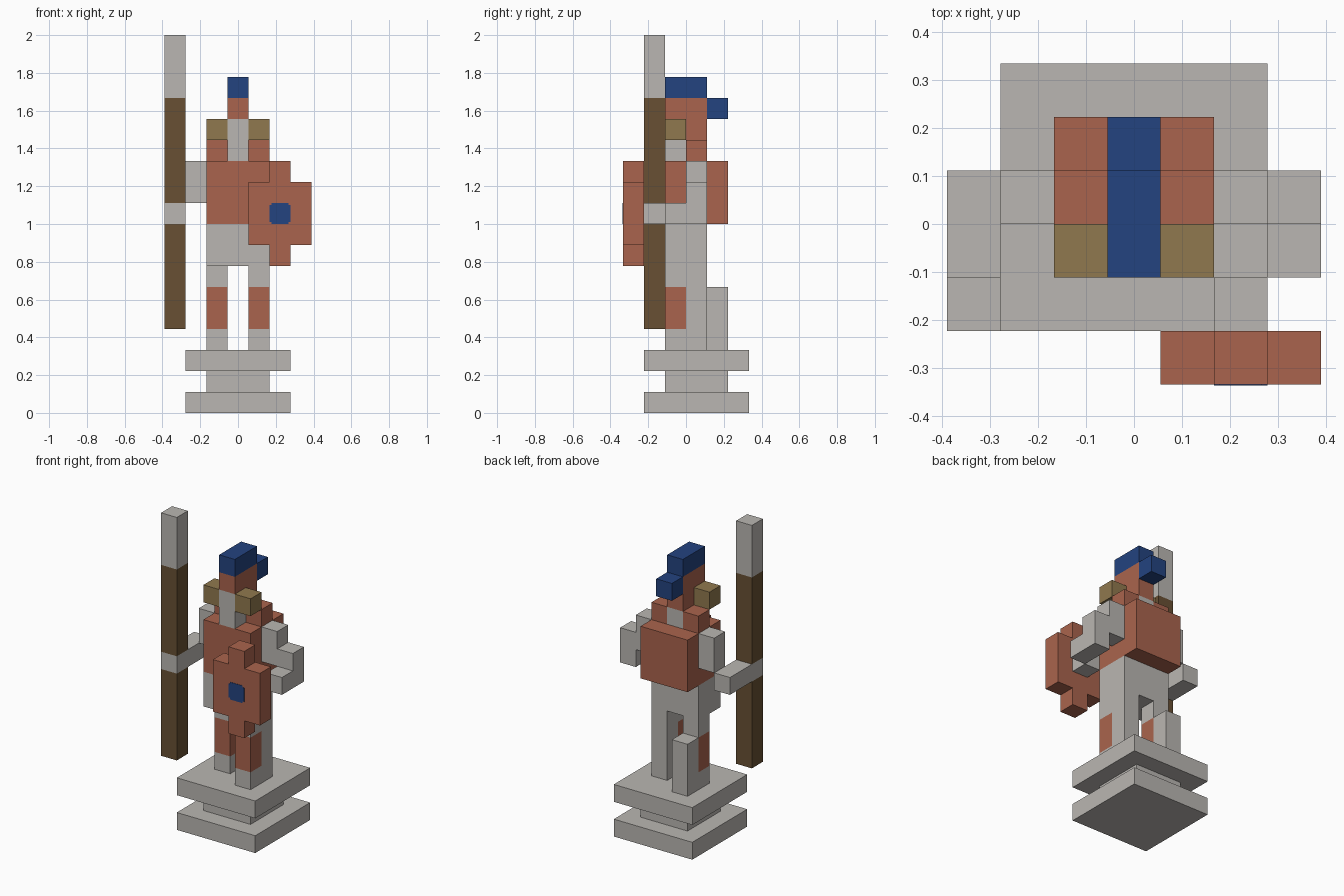
import bpy
import bmesh
from mathutils import Matrix, Vector

cube = bpy.data.objects.get("Cube")
if cube:
    bpy.data.objects.remove(cube, do_unlink=True)

U = 2 / 18  # one block


def material(name, rgb):
    mat = bpy.data.materials.new(name)
    mat.use_nodes = True
    mat.diffuse_color = (*rgb, 1)
    bsdf = next(n for n in mat.node_tree.nodes if n.type == 'BSDF_PRINCIPLED')
    bsdf.inputs["Base Color"].default_value = (*rgb, 1)
    bsdf.inputs["Roughness"].default_value = 0.9
    return mat


STONE = material("pale stone", (0.49, 0.47, 0.445))
RED = material("terracotta red", (0.40, 0.127, 0.075))
BLUE = material("deep blue", (0.017, 0.056, 0.215))
GOLD = material("dull gold", (0.28, 0.19, 0.077))
WOOD = material("dark wood", (0.138, 0.08, 0.033))


def blocks(name, mat, *boxes):
    """Each box is ((x0, x1), (y0, y1), (z0, z1)) in block units."""
    bm = bmesh.new()
    for spans in boxes:
        centre = Vector([(a + b) / 2 * U for a, b in spans])
        size = [(b - a) * U for a, b in spans]
        bmesh.ops.create_cube(bm, size=1, matrix=Matrix.Translation(centre) @ Matrix.Diagonal((*size, 1)))
    mesh = bpy.data.meshes.new(name)
    bm.to_mesh(mesh)
    bm.free()
    mesh.materials.append(mat)
    obj = bpy.data.objects.new(name, mesh)
    bpy.context.collection.objects.link(obj)
    return obj


# Columns shared by many parts
MID, LEFT, RIGHT = (-.5, .5), (.5, 1.5), (-1.5, -.5)
WIDE = (-1.5, 1.5)
FRONT, BACK, DEEP = (-1, 0), (0, 1), (-1, 1)

# Pedestal
for name, z in (("pedestal_bottom", 0), ("pedestal_top", 2)):
    blocks(name, STONE, ((-2.5, 2.5), (-2, 3), (z, z + 1)))
blocks("pedestal_neck", STONE, (WIDE, (-1, 2), (1, 2)))

# Legs with greaves, and the support behind the right leg
blocks("left_leg", STONE, (LEFT, FRONT, (3, 4)), (LEFT, FRONT, (6, 7)), (LEFT, BACK, (3, 7)))
blocks("left_greave", RED, (LEFT, FRONT, (4, 6)))
blocks("right_leg", STONE, (RIGHT, BACK, (3, 4)), (RIGHT, BACK, (6, 7)))
blocks("right_greave", RED, (RIGHT, BACK, (4, 6)))
blocks("leg_support", STONE, (RIGHT, (1, 2), (3, 6)))

# Body
blocks("skirt", STONE, (WIDE, DEEP, (7, 9)))
blocks("chest", RED, (WIDE, DEEP, (9, 12)))
blocks("back_plate", RED, (WIDE, (1, 2), (9, 12)))
for side, column in (("left", LEFT), ("right", RIGHT)):
    blocks(side + "_collar", RED, (column, BACK, (12, 13)))
    blocks(side + "_cheek_guard", GOLD, (column, FRONT, (13, 14)))

# Head, helmet and crest
blocks("neck", STONE, (MID, DEEP, (12, 13)))
blocks("face", STONE, (MID, FRONT, (13, 14)))
blocks("helmet", RED, (MID, BACK, (13, 14)), (MID, DEEP, (14, 15)))
blocks("crest", BLUE, (MID, DEEP, (15, 16)), (MID, (1, 2), (14, 15)))

# Arms
blocks("left_upper_arm", STONE, ((1.5, 2.5), BACK, (10, 12)))
blocks("left_forearm", STONE, ((2.5, 3.5), BACK, (9, 11)), ((2.5, 3.5), FRONT, (9, 10)))
blocks("left_hand", STONE, ((1.5, 2.5), (-2, -1), (9, 10)))
blocks("right_upper_arm", STONE, ((-2.5, -1.5), BACK, (10, 12)))
blocks("right_forearm", STONE, ((-3.5, -2.5), (-1, 1), (9, 10)))

# Spear, gripped by the right hand
POLE = ((-3.5, -2.5), (-2, -1))
blocks("spear_shaft", WOOD, (*POLE, (4, 9)), (*POLE, (10, 15)))
blocks("right_hand", STONE, (*POLE, (9, 10)))
blocks("spear_tip", STONE, (*POLE, (15, 18)))

# Shield with a painted centre
PLATE = (-3, -2)
blocks("shield", RED, ((.5, 1.5), PLATE, (8, 11)), ((1.5, 2.5), PLATE, (7, 12)), ((2.5, 3.5), PLATE, (8, 11)))
blocks("shield_centre", BLUE, ((1.5, 2.5), (-3.02, -3), (9.1, 9.9)), ((1.6, 2.4), (-3.02, -3), (9, 9.1)),
       ((1.6, 2.4), (-3.02, -3), (9.9, 10)))
